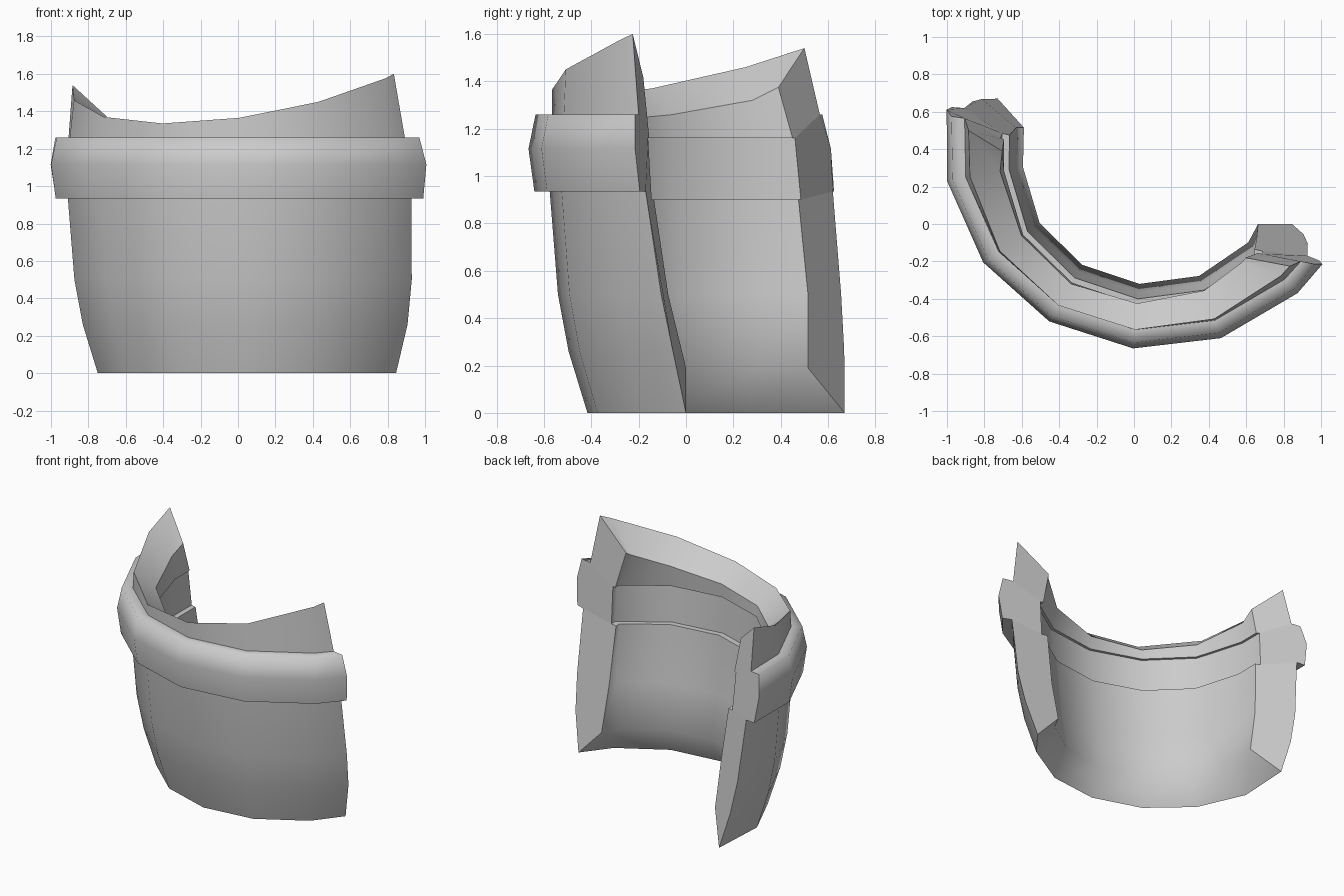
import bpy, bmesh, math

if "Cube" in bpy.data.objects:
    bpy.data.objects.remove(bpy.data.objects["Cube"])

# The fragment is a partial sweep of a vessel wall around this axis
CX, CY = 0.10, 0.43
COLUMNS = [190.3 + 24.75 * k for k in range(6)]
# Per column, left end to right end: rim height, hand-made roundness of each side
RIM = [1.54, 1.46, 1.37, 1.335, 1.365, 1.45, 1.575, 1.60]
OUT_OF_ROUND = [1.015, 1.016, 1.006, 1.0, 1.0, 1.002, 1.012, 1.012]
IN_OF_ROUND = [0.925, 0.94, 0.985, 1.0, 1.005, 1.0, 0.98, 0.945]
EVEN = [1.0] * 8

# Wall section: radius, height, y of left broken end, y of right broken end
OUTER = [
    (0.85, 0.00, 0.67, 0.00),
    (0.93, 0.26, 0.668, -0.055),
    (0.975, 0.50, 0.655, -0.105),
    (1.01, 0.935, 0.62, -0.17),
    (1.075, 0.935, 0.625, -0.195),   # raised band
    (1.10, 1.115, 0.612, -0.215),
    (1.07, 1.26, 0.575, -0.215),
    (1.00, 1.26, 0.565, -0.20),
]
INNER = [
    (0.86, 1.16, 0.45, -0.155),
    (0.88, 1.16, 0.46, -0.16),       # groove behind the band
    (0.87, 0.90, 0.485, -0.145),
    (0.83, 0.90, 0.475, -0.135),
    (0.795, 0.50, 0.515, -0.075),
    (0.75, 0.19, 0.515, 0.00),
]


def ring(radii, heights, y_left, y_right, shape=EVEN):
    """One row of points from the left broken end to the right one."""
    radii = [r * s for r, s in zip(radii, shape)]
    a0 = 180 - math.degrees(math.asin((y_left - CY) / radii[0]))
    a1 = 360 + math.degrees(math.asin((y_right - CY) / radii[-1]))
    angles = [a0] + [min(max(a, a0 + 2), a1 - 2) for a in COLUMNS] + [a1]
    return [(CX + r * math.cos(math.radians(a)),
             CY + r * math.sin(math.radians(a)), z)
            for a, r, z in zip(angles, radii, heights)]


def plain(row, shape):
    r, z, yl, yr = row
    return ring([r] * 8, [z] * 8, yl, yr, shape)


# Broken rim: follows RIM outside, drops and leans inward inside
rim_outer = ring([1.0 - 0.07 * (z - 1.36) for z in RIM], RIM, 0.50, -0.225)
low = [1.235 + 0.68 * (z - 1.335) for z in RIM]
rim_inner = ring([0.87 - 0.45 * (z - 1.23) for z in low], low, 0.39, -0.18)

rows = ([plain(p, OUT_OF_ROUND) for p in OUTER] + [rim_outer, rim_inner]
        + [plain(p, IN_OF_ROUND) for p in INNER])

bm = bmesh.new()
grid = [[bm.verts.new(p) for p in row] for row in rows]
n = len(grid)
# Skin around the section
for i in range(n):
    a, b = grid[i], grid[(i + 1) % n]
    for j in range(7):
        bm.faces.new((a[j], a[j + 1], b[j + 1], b[j]))
for f in bm.faces:
    f.smooth = True
# Broken ends: foot wall, band and rim pieces
for j in (0, 7):
    c = [row[j] for row in grid]
    for piece in ((0, 1, 2, 3, 12, 13, 14, 15), (3, 4, 5, 6, 7, 11, 12),
                  (7, 8, 9, 10, 11)):
        cap = bm.faces.new([c[k] for k in piece])
        for e in cap.edges:
            e.smooth = False
# Crisp edges at the foot, band, rim and groove; the rest is smooth
for i in (0, 3, 4, 7, 8, 9, 10, 11, 12, 13):
    for j in range(7):
        bm.edges.get((grid[i][j], grid[i][j + 1])).smooth = False
bmesh.ops.recalc_face_normals(bm, faces=bm.faces)

mesh = bpy.data.meshes.new("vessel_fragment")
bm.to_mesh(mesh)
bm.free()
obj = bpy.data.objects.new("vessel_fragment", mesh)
bpy.context.collection.objects.link(obj)
